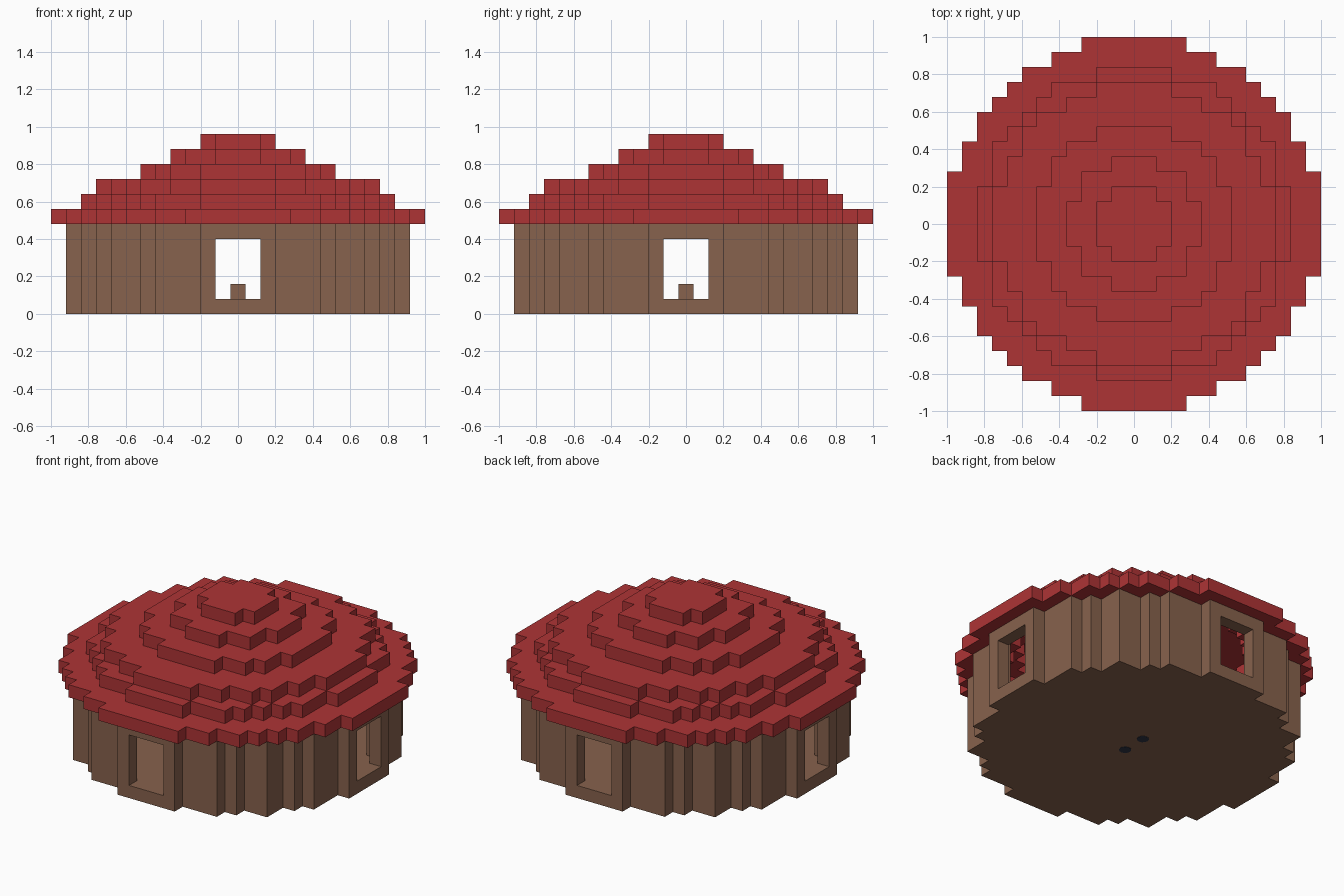
import bpy, bmesh
from math import radians
from mathutils import Vector

if "Cube" in bpy.data.objects:
    bpy.data.objects.remove(bpy.data.objects["Cube"], do_unlink=True)

S = 0.08  # edge of one block


def material(name, rgb):
    m = bpy.data.materials.new(name)
    m.use_nodes = True
    m.diffuse_color = (*rgb, 1)
    m.node_tree.nodes["Principled BSDF"].inputs["Base Color"].default_value = (*rgb, 1)
    return m


brown = material("brown wood", (0.242, 0.122, 0.074))
red = material("red roof", (0.423, 0.034, 0.036))
dark = material("dark blue", (0.03, 0.037, 0.06))


def disc(r2):
    """Set of grid cells inside a circle of squared radius r2."""
    span = range(-13, 14)
    return {(i, j) for i in span for j in span if i * i + j * j <= r2}


def blocks(name, cells, mat):
    """Outer surface of a set of blocks, with flat areas merged."""
    bm = bmesh.new()
    verts = {}

    def corner(p):
        key = tuple(round(c * 2) for c in p)
        if key not in verts:
            verts[key] = bm.verts.new(p * S)
        return verts[key]

    for cell in cells:
        mid = Vector(cell) + Vector((0, 0, 0.5))
        for axis in range(3):
            for sign in (-1, 1):
                n = Vector((0, 0, 0))
                n[axis] = sign
                if tuple(int(c + d) for c, d in zip(cell, n)) in cells:
                    continue
                u = Vector((0, 0, 0))
                u[(axis + 1) % 3] = 0.5
                v = n.cross(u)
                f = mid + n * 0.5
                bm.faces.new([corner(f + a * u + b * v)
                              for a, b in ((-1, -1), (1, -1), (1, 1), (-1, 1))])
    bmesh.ops.dissolve_limit(bm, angle_limit=radians(1), verts=bm.verts[:],
                             edges=bm.edges[:])
    mesh = bpy.data.meshes.new(name)
    bm.to_mesh(mesh)
    bm.free()
    mesh.materials.append(mat)
    obj = bpy.data.objects.new(name, mesh)
    bpy.context.collection.objects.link(obj)
    return obj


# Round floor and one-block-thick wall with a window on each side
footprint = disc(128)
ring = footprint - disc(107)
house = {(i, j, 0) for i, j in footprint}
for k in range(1, 6):
    for i, j in ring:
        window = k < 5 and min(abs(i), abs(j)) <= 1
        if not window:
            house.add((i, j, k))
blocks("floor_and_wall", house, brown)

# Single block standing in the middle of the floor
blocks("centre_block", {(0, 0, 1)}, brown)

# Stepped hollow roof: each tier is open below the one above it
tiers = [154, 107, 86, 42, 18, 5]
for t, r2 in enumerate(tiers):
    cells = disc(r2)
    if t + 1 < len(tiers):
        cells -= disc((tiers[t + 1] ** 0.5 - 1) ** 2)
    blocks(f"roof_tier_{t + 1}", {(i, j, 6 + t) for i, j in cells}, red)

# Two small round studs under the floor
for side, y in (("front", -S), ("back", S)):
    bpy.ops.mesh.primitive_cylinder_add(vertices=12, radius=0.035, depth=0.004,
                                        location=(0, y, 0))
    stud = bpy.context.object
    stud.name = f"{side}_floor_stud"
    stud.data.materials.append(dark)
